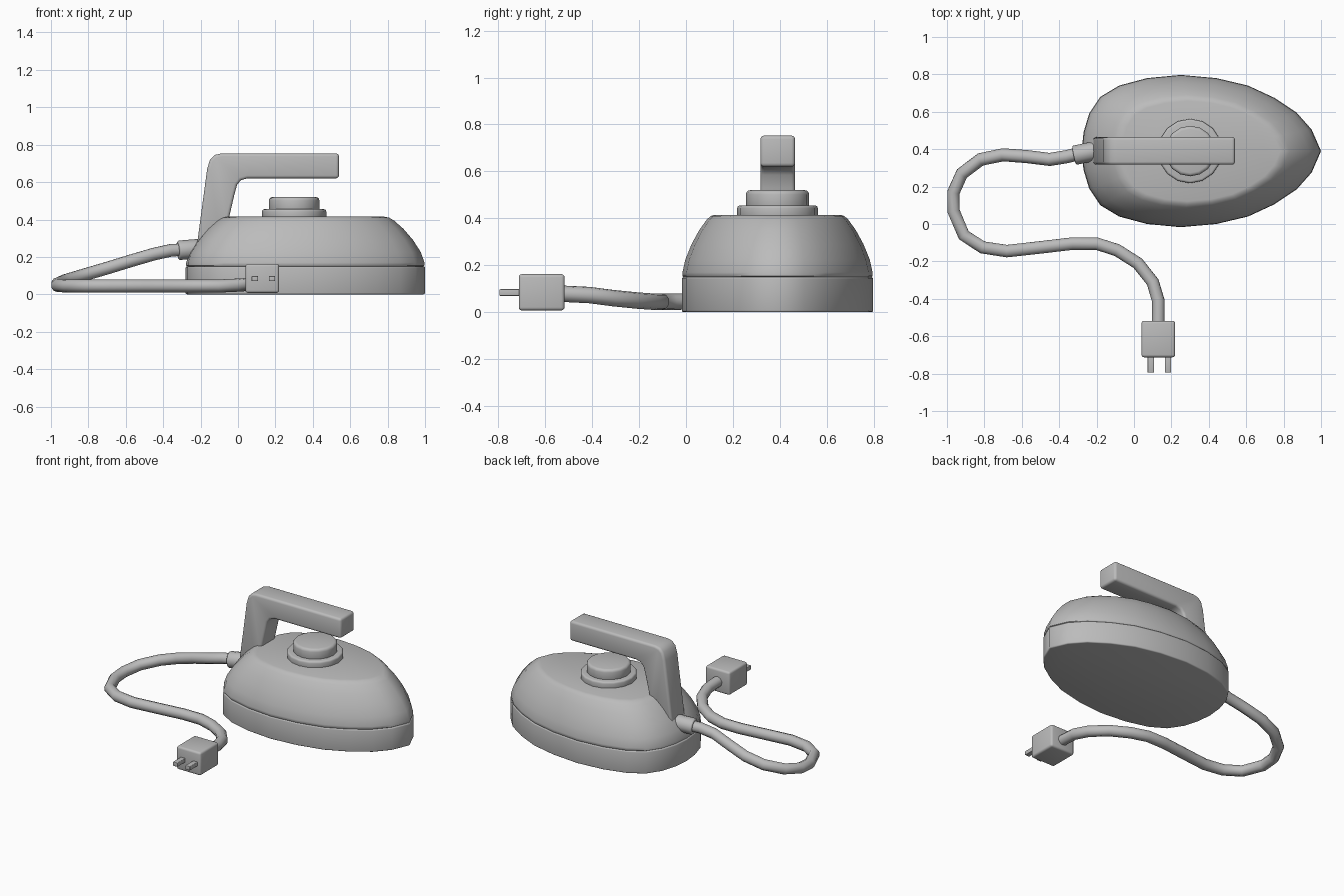
import bpy
import bmesh
from math import radians
from mathutils import Vector, Matrix

cube = bpy.data.objects.get("Cube")
if cube:
    bpy.data.objects.remove(cube, do_unlink=True)

GREY = (0.5, 0.5, 0.5, 1)
grey = bpy.data.materials.new("plain grey")
grey.use_nodes = True
grey.diffuse_color = GREY
grey.node_tree.nodes["Principled BSDF"].inputs["Base Color"].default_value = GREY


def finish(obj, bevel=0, segments=3):
    """Give an object its colour, rounded edges and smooth shading."""
    obj.data.materials.append(grey)
    bpy.ops.object.select_all(action='DESELECT')
    obj.select_set(True)
    bpy.context.view_layer.objects.active = obj
    if bevel:
        mod = obj.modifiers.new("rounded edges", 'BEVEL')
        mod.width = bevel
        mod.segments = segments
        mod.limit_method = 'ANGLE'
        mod.angle_limit = radians(60)
        bpy.ops.object.modifier_apply(modifier=mod.name)
    bpy.ops.object.shade_smooth_by_angle(angle=radians(50))
    return obj


def add_mesh(name, bm, bevel=0, segments=3):
    bmesh.ops.recalc_face_normals(bm, faces=bm.faces)
    mesh = bpy.data.meshes.new(name)
    bm.to_mesh(mesh)
    bm.free()
    obj = bpy.data.objects.new(name, mesh)
    bpy.context.collection.objects.link(obj)
    return finish(obj, bevel, segments)


def loft(name, rings, bevel=0):
    """Skin a stack of equal-length point rings and cap both ends."""
    bm = bmesh.new()
    rows = [[bm.verts.new(p) for p in ring] for ring in rings]
    n = len(rows[0])
    for low, high in zip(rows, rows[1:]):
        for i in range(n):
            j = (i + 1) % n
            bm.faces.new((low[i], low[j], high[j], high[i]))
    bm.faces.new(rows[0])
    bm.faces.new(rows[-1])
    return add_mesh(name, bm, bevel)


def box(name, center, size, bevel):
    bm = bmesh.new()
    bmesh.ops.create_cube(bm, size=1, matrix=Matrix.Translation(center) @ Matrix.Diagonal((*size, 1)))
    return add_mesh(name, bm, bevel)


def cylinder(name, start, end, radius, bevel, sides=16):
    start, end = Vector(start), Vector(end)
    axis = end - start
    turn = axis.to_track_quat('Z', 'Y').to_matrix().to_4x4()
    bm = bmesh.new()
    bmesh.ops.create_cone(bm, cap_ends=True, segments=sides, radius1=radius, radius2=radius,
                          depth=axis.length, matrix=Matrix.Translation((start + end) / 2) @ turn)
    return add_mesh(name, bm, bevel)


# Pointed oval footprint: (x, half width), mirrored about the centre line
MID_X, MID_Y = 0.36, 0.39
half = [(0.95, 0.115), (0.87, 0.205), (0.75, 0.285), (0.61, 0.35), (0.44, 0.39), (0.25, 0.407),
        (0.07, 0.39), (-0.08, 0.35), (-0.18, 0.29), (-0.24, 0.2), (-0.27, 0.1)]
outline = [(1, 0)] + half + [(-0.28, 0)] + [(x, -w) for x, w in reversed(half)]


def ring(scale, z):
    return [(MID_X + (x - MID_X) * scale, MID_Y + w * scale, z) for x, w in outline]


# Sole plate and domed body
loft("sole_plate", [ring(1, 0), ring(1, 0.15)], bevel=0.008)
profile = [(0.98, 0.148), (0.995, 0.154), (0.995, 0.17), (0.965, 0.225), (0.9, 0.29),
           (0.82, 0.35), (0.74, 0.395), (0.7, 0.41), (0.66, 0.415)]
loft("body_dome", [ring(s, z) for s, z in profile])

# Dial on top
cylinder("dial_base", (0.3, MID_Y, 0.4), (0.3, MID_Y, 0.455), 0.172, 0.012)
cylinder("dial_knob", (0.3, MID_Y, 0.44), (0.3, MID_Y, 0.52), 0.135, 0.018)

# Handle, an extruded side outline
side = [(-0.22, 0.26), (-0.165, 0.67), (-0.15, 0.72), (-0.125, 0.745), (-0.09, 0.753),
        (0.54, 0.753), (0.54, 0.62), (0.05, 0.62), (0.015, 0.61), (-0.005, 0.585),
        (-0.02, 0.53), (-0.05, 0.4), (-0.08, 0.26)]
loft("handle", [[(x, y, z) for x, z in side] for y in (0.317, 0.465)], bevel=0.016)

# Cord and its collar
cylinder("cord_collar", (-0.32, 0.367, 0.235), (-0.2, 0.392, 0.245), 0.052, 0.008, 12)
path = [(-0.28, 0.38, 0.24), (-0.36, 0.36, 0.235), (-0.45, 0.345, 0.215), (-0.57, 0.36, 0.18),
        (-0.7, 0.37, 0.14), (-0.82, 0.345, 0.105), (-0.92, 0.27, 0.075), (-0.965, 0.17, 0.055),
        (-0.965, 0.07, 0.047), (-0.91, -0.06, 0.045), (-0.81, -0.125, 0.045), (-0.68, -0.145, 0.045),
        (-0.5, -0.125, 0.045), (-0.33, -0.105, 0.045), (-0.2, -0.105, 0.045), (-0.09, -0.14, 0.045),
        (0.02, -0.21, 0.05), (0.1, -0.31, 0.06), (0.13, -0.41, 0.073), (0.13, -0.55, 0.08)]
curve = bpy.data.curves.new("cord", 'CURVE')
curve.dimensions = '3D'
curve.bevel_depth = 0.035
curve.bevel_resolution = 3
curve.use_fill_caps = True
spline = curve.splines.new('POLY')
spline.points.add(len(path) - 1)
for point, co in zip(spline.points, path):
    point.co = (*co, 1)
cord = bpy.data.objects.new("cord", curve)
bpy.context.collection.objects.link(cord)
bpy.ops.object.select_all(action='DESELECT')
cord.select_set(True)
bpy.context.view_layer.objects.active = cord
bpy.ops.object.convert(target='MESH')
finish(bpy.context.view_layer.objects.active)

# Plug with two prongs
box("plug", (0.13, -0.615, 0.085), (0.18, 0.195, 0.155), 0.014)
for name, x in (("right_prong", 0.09), ("left_prong", 0.182)):
    box(name, (x, -0.745, 0.084), (0.034, 0.1, 0.028), 0.004)
